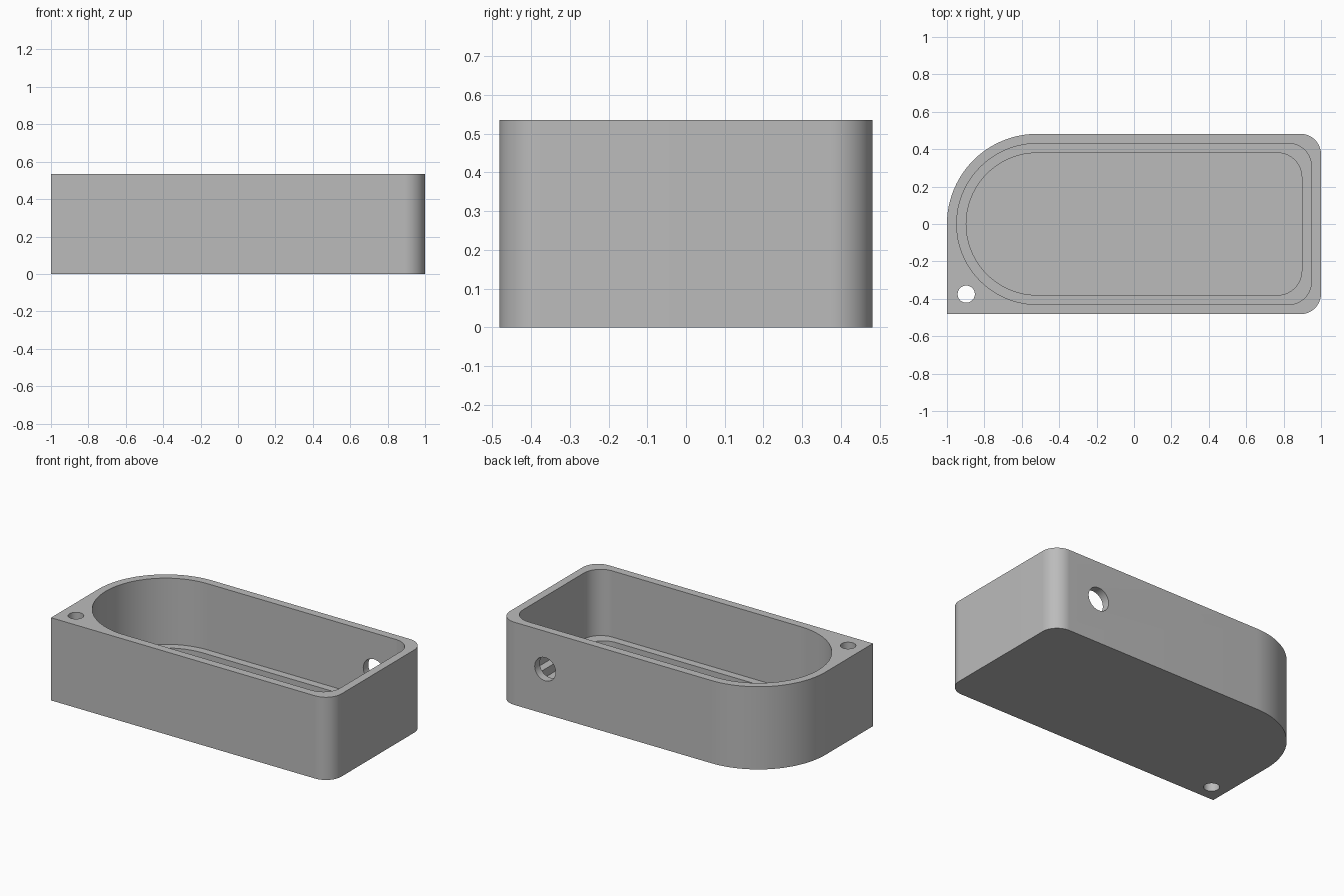
import bpy
import bmesh
from math import cos, sin, pi, radians
from mathutils import Vector

cube = bpy.data.objects.get("Cube")
if cube:
    bpy.data.objects.remove(cube, do_unlink=True)

HEIGHT = 0.535
LEDGE = 0.107
FLOOR = 0.053

grey = bpy.data.materials.new("plain grey")
grey.use_nodes = True
colour = (0.5, 0.5, 0.5, 1)
grey.diffuse_color = colour
grey.node_tree.nodes["Principled BSDF"].inputs["Base Color"].default_value = colour


def outline(half_x, half_y, front_left_r, back_left_r, right_r, steps=24):
    """Rectangle whose corners are rounded separately, anticlockwise."""
    corners = [(1, 1, right_r), (-1, 1, back_left_r),
               (-1, -1, front_left_r), (1, -1, right_r)]
    points = []
    for i, (sx, sy, r) in enumerate(corners):
        centre = Vector((sx * (half_x - r), sy * (half_y - r)))
        for k in range(steps + 1 if r else 1):
            a = (i + k / steps) * pi / 2
            p = centre + r * Vector((cos(a), sin(a)))
            if not points or (p - points[-1]).length > 1e-4:
                points.append(p)
    return points


def prism(name, points, z0, z1):
    bm = bmesh.new()
    base = bm.faces.new([bm.verts.new((p.x, p.y, z0)) for p in points])
    top = bmesh.ops.extrude_face_region(bm, geom=[base])["geom"]
    verts = [v for v in top if isinstance(v, bmesh.types.BMVert)]
    bmesh.ops.translate(bm, verts=verts, vec=(0, 0, z1 - z0))
    bmesh.ops.recalc_face_normals(bm, faces=bm.faces)
    mesh = bpy.data.meshes.new(name)
    bm.to_mesh(mesh)
    bm.free()
    mesh.materials.append(grey)
    obj = bpy.data.objects.new(name, mesh)
    bpy.context.collection.objects.link(obj)
    return obj


def circle(radius, steps=48):
    return [Vector((radius * cos(2 * pi * k / steps), radius * sin(2 * pi * k / steps)))
            for k in range(steps)]


# Outer block: one square corner, one large round, two small rounds
case = prism("case_body", outline(1, 0.482, 0, 0.482, 0.11), 0, HEIGHT)

# Main cavity and the smaller pocket that leaves a ledge around the floor
cavity = prism("cavity_cutter", outline(0.948, 0.43, 0.43, 0.43, 0.12), LEDGE, HEIGHT + 0.1)
pocket = prism("pocket_cutter", outline(0.897, 0.38, 0.38, 0.38, 0.13), FLOOR, HEIGHT + 0.2)

# Vertical hole in the square corner
corner_hole = prism("corner_hole_cutter", circle(0.046), -0.1, HEIGHT + 0.1)
corner_hole.location = (-0.897, -0.375, 0)

# Round opening through the back wall
wall_hole = prism("wall_hole_cutter", circle(0.075), -0.1, 0.1)
wall_hole.rotation_euler = (radians(90), 0, 0)
wall_hole.location = (0.67, 0.46, 0.29)

bpy.ops.object.select_all(action="DESELECT")
bpy.context.view_layer.objects.active = case
case.select_set(True)
for cutter in (cavity, pocket, corner_hole, wall_hole):
    cutter.hide_render = True
    cut = case.modifiers.new(cutter.name, "BOOLEAN")
    cut.operation = "DIFFERENCE"
    cut.solver = "EXACT"
    cut.object = cutter
    bpy.ops.object.modifier_apply(modifier=cut.name)
    bpy.data.objects.remove(cutter, do_unlink=True)

bpy.ops.object.shade_smooth_by_angle(angle=radians(30))
